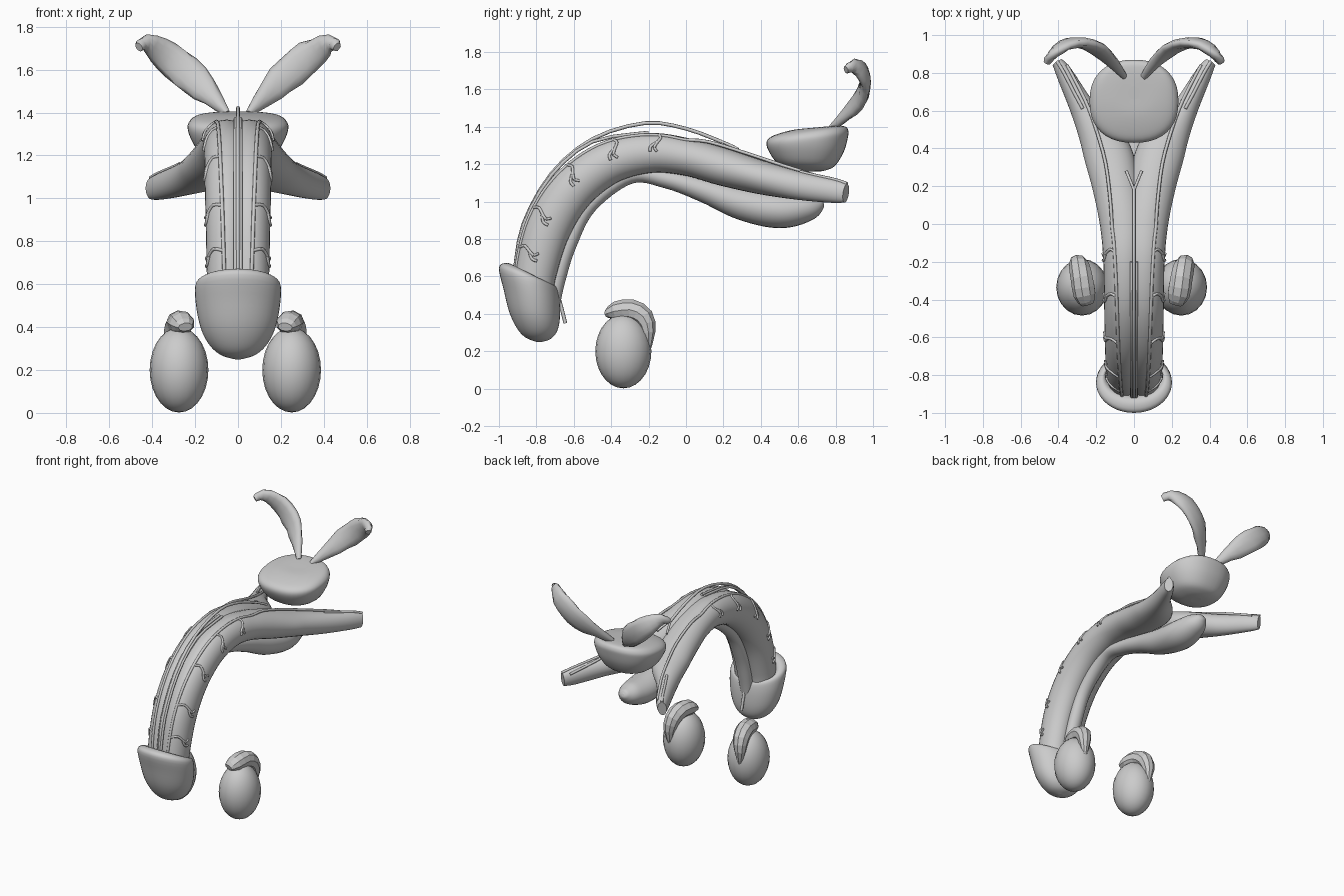
import bpy, bmesh, math, random
from mathutils import Vector as V

if "Cube" in bpy.data.objects:
    bpy.data.objects.remove(bpy.data.objects["Cube"])

random.seed(4)
X, Y = V((1, 0, 0)), V((0, 1, 0))


def spline(st, u):
    """Catmull-Rom value of a list of stations at index u."""
    n = len(st) - 1
    i = max(0, min(int(u), n - 1))
    f = u - i
    p = [st[max(0, min(n, k))] for k in (i - 1, i, i + 1, i + 2)]
    return [0.5 * (2 * b + (c - a) * f + (2 * a - 5 * b + 4 * c - d) * f * f
                   + (3 * b - a - 3 * c + d) * f ** 3) for a, b, c, d in zip(*p)]


def skin(name, rings, smooth=True):
    """Join rings of points into a closed surface."""
    bm = bmesh.new()
    vs = [[bm.verts.new(p) for p in r] for r in rings]
    n = len(rings[0])
    for a, b in zip(vs, vs[1:]):
        for i in range(n):
            bm.faces.new((a[i], a[(i + 1) % n], b[(i + 1) % n], b[i]))
    bm.faces.new(vs[0])
    bm.faces.new(vs[-1])
    bmesh.ops.recalc_face_normals(bm, faces=bm.faces)
    me = bpy.data.meshes.new(name)
    bm.to_mesh(me)
    bm.free()
    for p in me.polygons:
        p.use_smooth = smooth and len(p.vertices) == 4
    ob = bpy.data.objects.new(name, me)
    bpy.context.collection.objects.link(ob)
    return ob


def frame(st, u, ref=X):
    n = len(st) - 1
    c = spline(st, u)
    t = (V(spline(st, min(n, u + .05))[:3]) - V(spline(st, max(0, u - .05))[:3])).normalized()
    side = (ref - t * ref.dot(t)).normalized()
    return V(c[:3]), side, side.cross(t), c[3], c[4]


def tube(name, st, n=24, sub=6, ref=X, s=1, smooth=True, jit=0):
    """Loft ellipses along stations (x, y, z, half width, half height)."""
    rings = []
    for k in range((len(st) - 1) * sub + 1):
        c, a, b, w, h = frame(st, k / sub, ref)
        r = []
        for i in range(n):
            q = 2 * math.pi * i / n
            g = 1 + random.uniform(-jit, jit)
            p = c + (a * w * math.cos(q) + b * h * math.sin(q)) * g
            r.append((p.x * s, p.y, p.z))
        rings.append(r)
    return skin(name, rings, smooth)


def vessel(name, pts, r=.008, s=1):
    return tube(name, [(*p, r, r) for p in pts], 8, 3, s=s)


def stack(name, st, n=40, e=1.0, sub=4):
    """Loft tilted rings (front y, front z, back y, back z, half width)."""
    def pw(v):
        return math.copysign(abs(v) ** e, v)
    rings = []
    for k in range((len(st) - 1) * sub + 1):
        yf, zf, yb, zb, w = spline(st, k / sub)
        r = []
        for i in range(n):
            q = 2 * math.pi * i / n
            m = (1 - pw(math.cos(q))) / 2
            r.append((w * pw(math.sin(q)), yf + (yb - yf) * m, zf + (zb - zf) * m))
        rings.append(r)
    return skin(name, rings)


# Twin erectile bodies, splitting into two legs at the back
body = [(.05, -.81, .50, .09, .10), (.05, -.80, .63, .095, .11), (.05, -.735, .86, .10, .12),
        (.05, -.61, 1.06, .105, .12), (.05, -.42, 1.205, .108, .115), (.052, -.2, 1.26, .11, .107),
        (.06, 0, 1.24, .12, .10), (.095, .2, 1.185, .125, .10), (.15, .4, 1.13, .125, .09),
        (.265, .6, 1.085, .07, .075), (.365, .79, 1.055, .045, .062), (.405, .855, 1.045, .03, .05)]
for s, side in ((1, "right"), (-1, "left")):
    tube(side + "_erectile_body", body, 28, s=s)

# Spongy body with bulb
tube("spongy_body", [(0, -.72, .42, .04, .04), (0, -.69, .58, .05, .045), (0, -.63, .77, .05, .045),
     (0, -.52, .98, .05, .045), (0, -.3, 1.14, .055, .045), (0, -.1, 1.12, .06, .05),
     (0, .1, 1.06, .075, .065), (0, .3, .99, .10, .088), (0, .5, .955, .115, .097),
     (0, .65, .97, .085, .075), (0, .72, .99, .04, .035), (0, .735, .995, .008, .008)])

# Hollow end cap
stack("end_cap", [(-.89, .58, -.73, .48, .13), (-.92, .655, -.71, .54, .155), (-.965, .672, -.70, .55, .18),
      (-1.0, .645, -.685, .53, .2), (-.975, .53, -.675, .46, .195), (-.945, .41, -.675, .37, .172),
      (-.905, .325, -.69, .305, .132), (-.86, .275, -.725, .265, .08), (-.80, .25, -.77, .25, .015)])
vessel("cap_tail", [(0, -.69, .52), (0, -.665, .43), (0, -.645, .35)], .01)

# Bladder
stack("bladder", [(.62, 1.16, .70, 1.16, .03), (.55, 1.172, .75, 1.168, .10), (.485, 1.21, .80, 1.195, .17),
      (.445, 1.265, .845, 1.27, .215), (.43, 1.31, .866, 1.345, .235), (.447, 1.342, .868, 1.38, .225),
      (.50, 1.365, .85, 1.402, .19), (.58, 1.385, .80, 1.405, .12), (.66, 1.393, .73, 1.40, .03)], e=.86)

# Leaf-shaped glands above the bladder
leaf = [(.05, .78, 1.395, .018, .015), (.12, .86, 1.47, .028, .045), (.2, .93, 1.55, .03, .075),
        (.29, .96, 1.63, .03, .078), (.37, .945, 1.69, .03, .062), (.43, .90, 1.725, .028, .04),
        (.462, .855, 1.705, .018, .022)]
# Oval glands (the two sides sit slightly differently) and their caps
cap = [(-.03, -.425, .40, .035, .02), (-.015, -.375, .415, .06, .052), (0, -.29, .42, .06, .058),
       (.015, -.225, .38, .055, .055), (.025, -.2, .30, .04, .037), (.02, -.205, .19, .01, .01)]
for s, side, ox in ((1, "right", .25), (-1, "left", .275)):
    tube(side + "_leaf_gland", leaf, 12, 2, ref=Y, s=s, jit=.09)
    bpy.ops.mesh.primitive_uv_sphere_add(segments=20, ring_count=14, location=(s * ox, -.335, .2))
    ob = bpy.context.object
    ob.name = side + "_oval_gland"
    ob.scale = (.137, .15, .198)
    bpy.ops.object.shade_smooth()
    tube(side + "_gland_cap", [(c[0] + ox, *c[1:]) for c in cap], 9, 2, s=s, smooth=False)


def surf(u, a, off=.001):
    """Point on the right erectile body at station u and angle a from the top."""
    c, sd, up, w, h = frame(body, u)
    return c + sd * (w + off) * math.sin(a) + up * (h + off) * math.cos(a)


# Side vessels with forked branches
for s, side in ((1, "right"), (-1, "left")):
    main = [surf(.7 + k * .4, .12 + .03 * k) for k in range(14)]
    vessel(side + "_artery", main + [V((.125, .12, 1.32)), V((.15, .32, 1.26)), V((.20, .5, 1.20)),
                                     V((.26, .66, 1.15)), V((.355, .84, 1.09))], .009, s)
    vessel(side + "_leg_vessel", [surf(u, .1) for u in (9, 9.4, 10, 10.6, 11)], .009, s)
    for i, u in enumerate((1.45, 2.25, 3.3, 4.3, 5.25)):
        a = .12 + .03 * (u - .7) / .4
        vessel(f"{side}_branch_{i}", [surf(u, a), surf(u + .05, .7), surf(u - .05, 1.1), surf(u - .1, 1.3)], .008, s)
        vessel(f"{side}_twig_{i}", [surf(u - .05, 1.05), surf(u - .18, 1.25), surf(u - .2, 1.5)], .008, s)
        vessel(f"{side}_tip_{i}", [surf(u - .1, 1.3), surf(u - .03, 1.5)], .007, s)

    # Central pair of vessels, forking at the back
    mid = [(.012, -.915, .64), (.012, -.865, .88), (.012, -.72, 1.14), (.012, -.5, 1.32), (.012, -.2, 1.37)]
    vessel(side + "_centre_vessel", mid, .009, s)
    vessel(side + "_fork", [(0, .18, 1.325), (.02, .23, 1.305), (.04, .28, 1.28)], .008, s)
vessel("centre_vein", [(0, -.915, .64), (0, -.87, .88), (0, -.72, 1.15), (0, -.5, 1.335),
       (0, -.22, 1.42), (0, 0, 1.39), (0, .19, 1.32)], .01)
